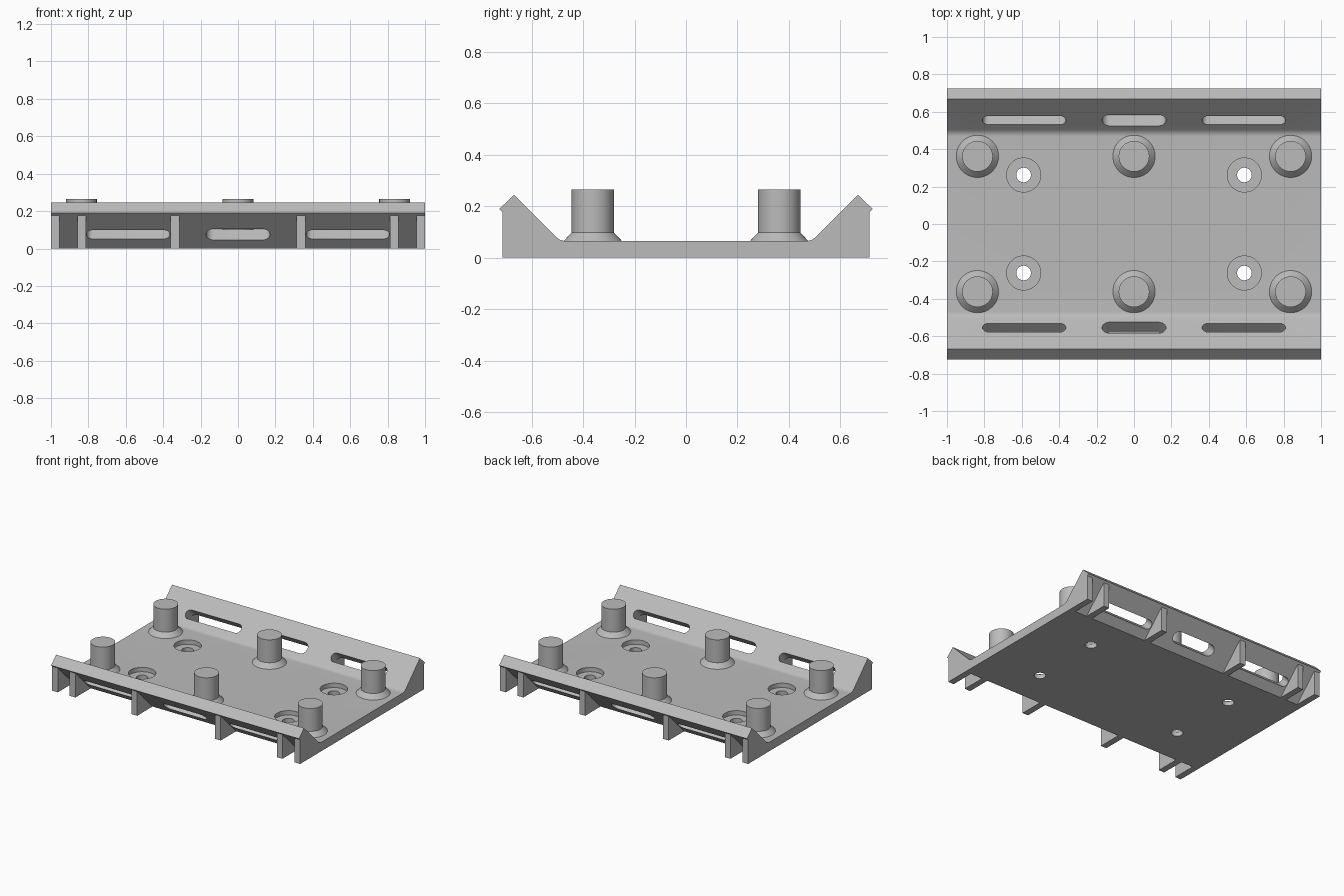
import bpy, bmesh, math
from mathutils import Matrix, Vector

cube = bpy.data.objects.get("Cube")
if cube:
    bpy.data.objects.remove(cube, do_unlink=True)

grey = bpy.data.materials.new("plain grey")
grey.use_nodes = True
COLOUR = (0.5, 0.5, 0.5, 1)
grey.diffuse_color = COLOUR
grey.node_tree.nodes["Principled BSDF"].inputs["Base Color"].default_value = COLOUR

FLOOR, RIDGE_Y, RIDGE_Z, LIP_Y, LIP_Z = 0.065, 0.668, 0.245, 0.725, 0.189
FOOT_Y = LIP_Y - LIP_Z            # where the sloped underside meets the ground


def make(name, bm):
    bmesh.ops.recalc_face_normals(bm, faces=bm.faces)
    mesh = bpy.data.meshes.new(name)
    bm.to_mesh(mesh)
    bm.free()
    mesh.materials.append(grey)
    obj = bpy.data.objects.new(name, mesh)
    bpy.context.collection.objects.link(obj)
    return obj


def extrude(name, points, direction, matrix=Matrix()):
    """Solid prism from a closed outline of 3D points."""
    bm = bmesh.new()
    face = bm.faces.new([bm.verts.new(p) for p in points])
    new = bmesh.ops.extrude_face_region(bm, geom=[face])["geom"]
    bmesh.ops.translate(bm, vec=direction,
                        verts=[v for v in new if isinstance(v, bmesh.types.BMVert)])
    bm.transform(matrix)
    return make(name, bm)


def cylinder(name, x, y, z0, z1, r0, r1, sides=48):
    bm = bmesh.new()
    bmesh.ops.create_cone(bm, cap_ends=True, segments=sides, radius1=r0, radius2=r1,
                          depth=z1 - z0,
                          matrix=Matrix.Translation((x, y, (z0 + z1) / 2)))
    return make(name, bm)


def smooth(obj):
    bpy.ops.object.select_all(action='DESELECT')
    obj.select_set(True)
    bpy.context.view_layer.objects.active = obj
    bpy.ops.object.shade_smooth_by_angle(angle=math.radians(30))


def cut(obj, cutter):
    bpy.context.view_layer.objects.active = obj
    mod = obj.modifiers.new("cut", 'BOOLEAN')
    mod.operation, mod.solver, mod.object = 'DIFFERENCE', 'EXACT', cutter
    bpy.ops.object.modifier_apply(modifier=mod.name)
    bpy.data.objects.remove(cutter, do_unlink=True)


# Tray: floor with sloped rails, and a small fillet between them
bend_y = RIDGE_Y - RIDGE_Z + FLOOR
radius = 0.05
start = bend_y - radius * math.tan(math.pi / 8)
half = [(FOOT_Y, 0), (LIP_Y, LIP_Z), (RIDGE_Y, RIDGE_Z)]
for i in range(6, -1, -1):
    a = math.radians(45) * i / 6
    half.append((start + radius * math.sin(a), FLOOR + radius * (1 - math.cos(a))))
outline = half + [(-y, z) for y, z in reversed(half)]
tray = extrude("tray", [(-1, y, z) for y, z in outline], (2, 0, 0))

# Slots cut square through both rails
for side in (-1, 1):
    for x, length, width in ((-0.587, 0.446, 0.066), (0, 0.342, 0.084), (0.587, 0.446, 0.066)):
        r = width / 2
        pts = []
        for end in (-1, 1):
            for i in range(13):
                a = math.pi * (i / 12 + (0.5 if end < 0 else -0.5))
                pts.append((end * (length / 2 - r) + r * math.cos(a), r * math.sin(a), -0.1))
        place = Matrix.Translation((x, side * 0.582, 0.1035)) @ Matrix.Rotation(
            side * math.radians(45), 4, 'X')
        cut(tray, extrude("slot_cutter", pts, (0, 0, 0.2), place))

# Counterbored screw holes
for x in (-0.59, 0.59):
    for y in (-0.262, 0.262):
        cut(tray, cylinder("bore_cutter", x, y, 0.033, 0.1, 0.091, 0.091))
        cut(tray, cylinder("hole_cutter", x, y, -0.05, 0.1, 0.039, 0.039))
smooth(tray)

# Pegs with flared collars
for x in (-0.837, 0, 0.837):
    for y in (-0.362, 0.362):
        smooth(cylinder("peg_collar", x, y, FLOOR - 0.002, 0.098, 0.115, 0.082))
        smooth(cylinder("peg", x, y, FLOOR, 0.265, 0.082, 0.082))

# Triangular ribs under the rails
RIB_Y, RIB_W = 0.713, 0.046
for side in (-1, 1):
    for x in (-0.977, -0.835, -0.337, 0.337, 0.835, 0.977):
        x0 = x - RIB_W / 2
        tri = [(FOOT_Y, 0), (RIB_Y, 0), (RIB_Y, RIB_Y - FOOT_Y)]
        extrude("rib", [(x0, side * y, z) for y, z in tri], (RIB_W, 0, 0))
